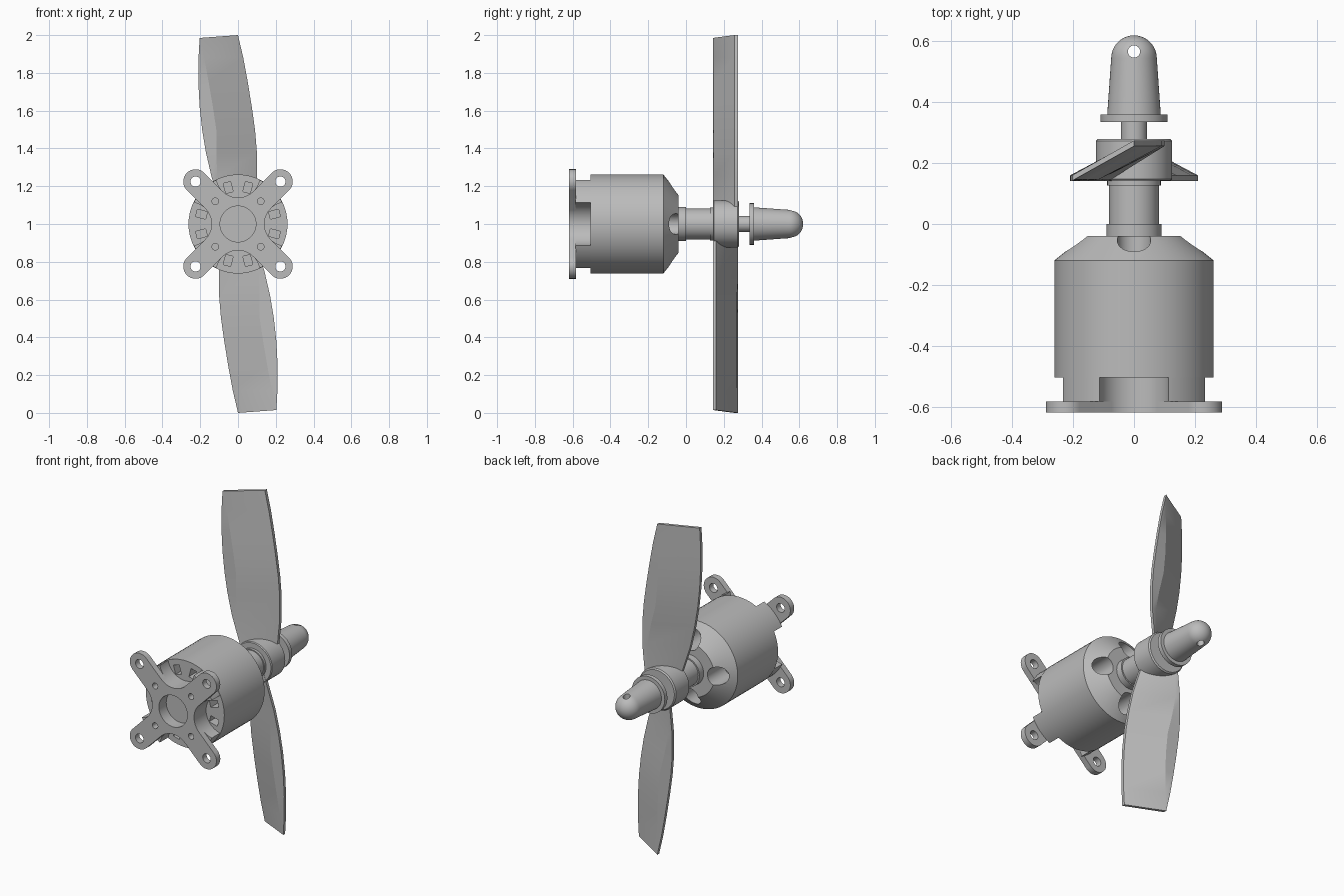
import bpy, bmesh
from math import sin, cos, pi, radians
from mathutils import Matrix

cube = bpy.data.objects.get("Cube")
if cube:
    bpy.data.objects.remove(cube, do_unlink=True)

grey = bpy.data.materials.new("metal_grey")
grey.use_nodes = True
grey.diffuse_color = (0.5, 0.5, 0.5, 1)
grey.node_tree.nodes["Principled BSDF"].inputs["Base Color"].default_value = (0.5, 0.5, 0.5, 1)

AXIS_Z = 1.0  # height of the motor axis, which runs along y


def finish(name, bm):
    bmesh.ops.recalc_face_normals(bm, faces=bm.faces)
    mesh = bpy.data.meshes.new(name)
    bm.to_mesh(mesh)
    bm.free()
    mesh.materials.append(grey)
    ob = bpy.data.objects.new(name, mesh)
    bpy.context.collection.objects.link(ob)
    return ob


def lathe(name, profile, cx=0, cz=0, steps=64):
    """Turn (y, radius) points about the motor axis, optionally offset."""
    bm = bmesh.new()
    rings = []
    for y, r in profile:
        rings.append([bm.verts.new((cx + r * cos(2 * pi * i / steps), y,
                                    AXIS_Z + cz + r * sin(2 * pi * i / steps)))
                      for i in range(steps)])
    for a, b in zip(rings, rings[1:]):
        for i in range(steps):
            j = (i + 1) % steps
            bm.faces.new((a[i], a[j], b[j], b[i]))
    bm.faces.new(rings[0])
    bm.faces.new(rings[-1])
    return finish(name, bm)


def rod(name, y0, y1, r, cx=0, cz=0, steps=64):
    return lathe(name, [(y0, r), (y1, r)], cx, cz, steps)


def activate(ob):
    bpy.ops.object.select_all(action='DESELECT')
    ob.select_set(True)
    bpy.context.view_layer.objects.active = ob


def cut(ob, cutters):
    for c in cutters:
        c.hide_render = True
        activate(ob)
        mod = ob.modifiers.new("cut", 'BOOLEAN')
        mod.operation = 'DIFFERENCE'
        mod.solver = 'EXACT'
        mod.object = c
        bpy.ops.object.modifier_apply(modifier=mod.name)
        bpy.data.objects.remove(c, do_unlink=True)


def quarter_points(radius, start=0):
    return [(radius * cos(radians(start + 90 * k)), radius * sin(radians(start + 90 * k)))
            for k in range(4)]


# Cross-shaped mounting plate: four rounded arms joined by concave fillets
ARM, ARM_R, FIL = 0.318, 0.065, 0.116
FIL_C = ARM_R + FIL
bm = bmesh.new()
outline = []
for k in range(4):
    local = []
    for i in range(17):
        t = radians(-90 + 180 * i / 16)
        local.append((ARM + ARM_R * cos(t), ARM_R * sin(t)))
    for i in range(16):
        t = radians(-90 - 90 * i / 16)
        local.append((FIL_C + FIL * cos(t), FIL_C + FIL * sin(t)))
    a = radians(45 + 90 * k)
    for u, v in local:
        outline.append(bm.verts.new((u * cos(a) - v * sin(a), -0.62,
                                     AXIS_Z + u * sin(a) + v * cos(a))))
face = bm.faces.new(outline)
ext = bmesh.ops.extrude_face_region(bm, geom=[face])
bmesh.ops.translate(bm, vec=(0, 0.037, 0),
                    verts=[v for v in ext["geom"] if isinstance(v, bmesh.types.BMVert)])
plate = finish("mount_plate", bm)
cut(plate, [rod("c", -0.7, -0.5, 0.027, x, z, 24) for x, z in quarter_points(ARM, 45)]
    + [rod("c", -0.7, -0.5, 0.018, x, z, 20) for x, z in quarter_points(0.17, 45)]
    + [rod("c", -0.7, -0.5, 0.095)])

# Motor base with four scooped openings and a central bearing recess
base = rod("motor_base", -0.584, -0.5, 0.26)
cut(base, [rod("c", -0.7, -0.4, FIL, x, z) for x, z in quarter_points(0.256)]
    + [rod("c", -0.7, -0.55, 0.095)]
    + [rod("c", -0.7, -0.55, 0.018, x, z, 20) for x, z in quarter_points(0.17, 45)])

# Motor bell with winding slots in front and vent holes in the sloped rear
bell = lathe("motor_bell", [(-0.505, 0.262), (-0.12, 0.262), (-0.04, 0.162)])
slots = []
for k in range(12):
    bm = bmesh.new()
    bmesh.ops.create_cube(bm, size=1)
    bmesh.ops.scale(bm, vec=(0.055, 0.16, 0.04), verts=bm.verts)
    bmesh.ops.translate(bm, vec=(0.2, -0.5, 0), verts=bm.verts)
    bmesh.ops.rotate(bm, cent=(0, 0, 0), verts=bm.verts,
                     matrix=Matrix.Rotation(radians(15 + 30 * k), 3, 'Y'))
    bmesh.ops.translate(bm, vec=(0, 0, AXIS_Z), verts=bm.verts)
    slots.append(finish("c", bm))
cut(bell, slots + [rod("c", -0.2, 0.1, 0.055, x, z, 32) for x, z in quarter_points(0.17)])

# Shaft adapter: stepped collars and threaded end
adapter = lathe("shaft_adapter", [(-0.05, 0.09), (0, 0.09), (0, 0.082), (0.127, 0.082),
                                  (0.127, 0.088), (0.15, 0.088), (0.15, 0.043), (0.35, 0.043)])

# Propeller hub
hub = lathe("propeller_hub", [(0.143, 0.12), (0.148, 0.125), (0.273, 0.125), (0.28, 0.118)])

# Propeller blade stations: height, left edge, right edge, bevel width
STATIONS = [(0.0, -0.06, 0.07, 0.01), (0.1, -0.09, 0.085, 0.015), (0.25, -0.14, 0.1, 0.03),
            (0.38, -0.17, 0.1, 0.055), (0.5, -0.19, 0.09, 0.075), (0.62, -0.203, 0.073, 0.07),
            (0.75, -0.21, 0.052, 0.055), (0.88, -0.209, 0.028, 0.03), (0.985, -0.203, 0.0, 0.008)]


def blade(name, side):
    bm = bmesh.new()
    rows = []
    for n, (h, xl, xr, w) in enumerate(STATIONS):
        tilt = 0.015 if n == len(STATIONS) - 1 else 0
        section = [(xl, 0.142), (xl + w, 0.147), (xr, 0.256),
                   (xr, 0.275), (xr - w, 0.27), (xl, 0.16)]
        rows.append([bm.verts.new((side * x, y, AXIS_Z + side * (
            h + tilt * (x - xl) / (xr - xl)))) for x, y in section])
    for a, b in zip(rows, rows[1:]):
        for i in range(6):
            j = (i + 1) % 6
            bm.faces.new((a[i], a[j], b[j], b[i]))
    bm.faces.new(rows[0])
    bm.faces.new(rows[-1])
    return finish(name, bm)


blades = [blade("upper_blade", 1), blade("lower_blade", -1)]

# Spinner nut with flange, domed tip and a cross-drilled hole
dome = [(0.545 + 0.075 * sin(radians(a)), 0.075 * cos(radians(a))) for a in range(0, 90, 8)]
spinner = lathe("spinner_nut", [(0.335, 0.11), (0.36, 0.11), (0.36, 0.088)] + dome)
bpy.ops.mesh.primitive_cylinder_add(vertices=24, radius=0.02, depth=0.4, location=(0, 0.567, AXIS_Z))
cut(spinner, [bpy.context.object])

# Smooth the turned surfaces, keep edges crisp
for ob in [plate, base, bell, adapter, hub, spinner] + blades:
    activate(ob)
    bpy.ops.object.shade_smooth_by_angle(angle=radians(20 if ob in blades else 30))
